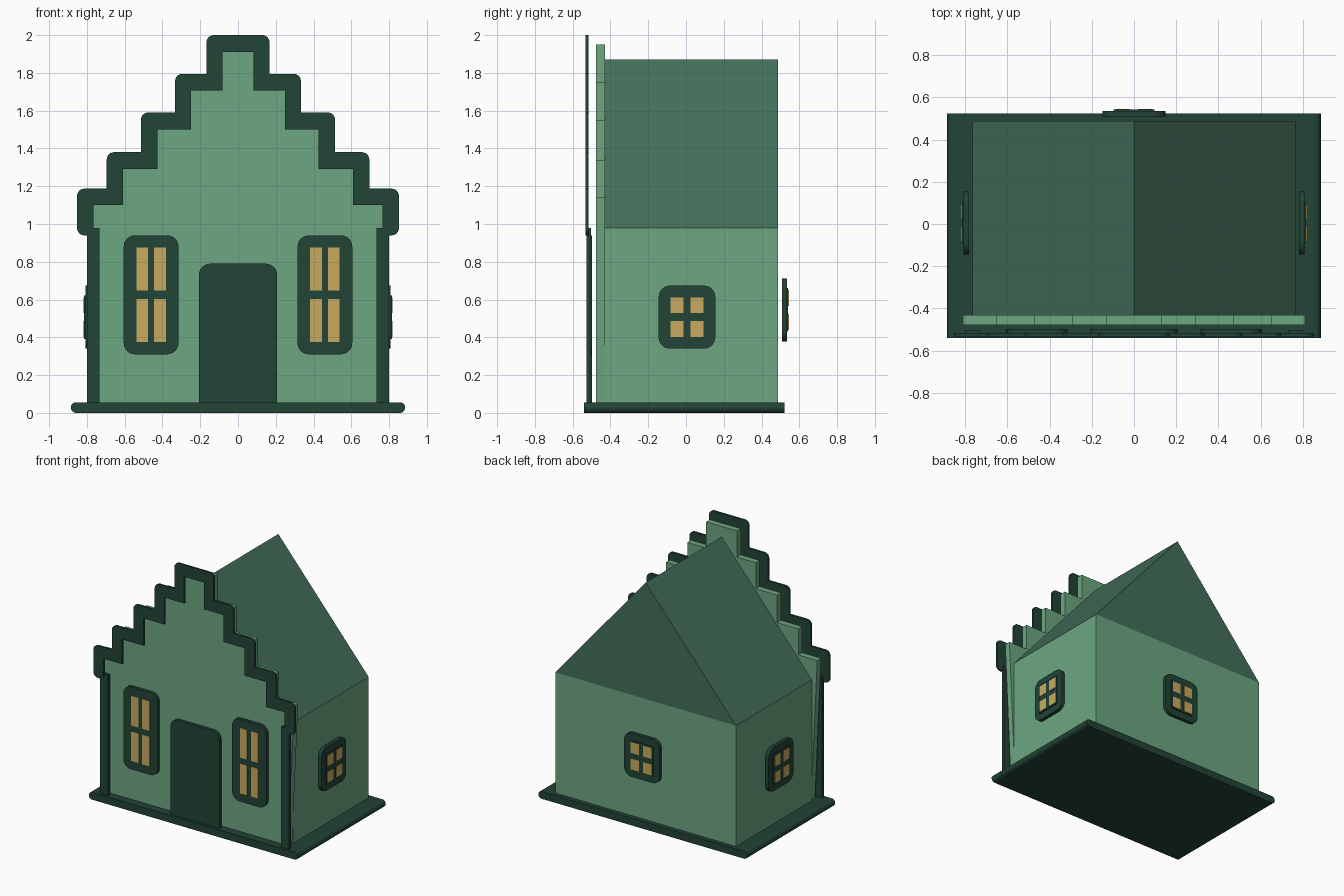
import bpy, bmesh, math
from mathutils import Matrix, Vector

cube = bpy.data.objects.get("Cube")
if cube:
    bpy.data.objects.remove(cube, do_unlink=True)


def material(name, hex_code):
    rgb = [int(hex_code[i:i + 2], 16) / 255 for i in (0, 2, 4)]
    lin = [((c + 0.055) / 1.055) ** 2.4 for c in rgb] + [1.0]
    mat = bpy.data.materials.new(name)
    mat.use_nodes = True
    mat.diffuse_color = lin
    mat.node_tree.nodes["Principled BSDF"].inputs["Base Color"].default_value = lin
    return mat


WALL = material("wall green", "6ca681")
TRIM = material("dark green trim", "224336")
ROOF = material("roof green", "43705a")
GOLD = material("window gold", "caab5f")

FRONT, LEFT, BACK, RIGHT = 0, 90, 180, 270


def rounded(points, radius, corners=None, segments=6):
    """Round the chosen corners of a 2D outline."""
    out = []
    for i, p in enumerate(points):
        p = Vector(p)
        if corners is not None and i not in corners:
            out.append(p)
            continue
        a = (Vector(points[i - 1]) - p).normalized() * radius
        b = (Vector(points[(i + 1) % len(points)]) - p).normalized() * radius
        for k in range(segments + 1):
            t = k / segments * math.pi / 2
            out.append(p + a * (1 - math.sin(t)) + b * (1 - math.cos(t)))
    return out


def box(cu, cv, hw, hh):
    return [(cu - hw, cv - hh), (cu + hw, cv - hh), (cu + hw, cv + hh), (cu - hw, cv + hh)]


def slab(name, outline, near, far, mat, facing=FRONT):
    """Extrude an upright outline between two outward distances."""
    bm = bmesh.new()
    face = bm.faces.new([bm.verts.new((p[0], -near, p[1])) for p in outline])
    ext = bmesh.ops.extrude_face_region(bm, geom=[face])["geom"]
    moved = [g for g in ext if isinstance(g, bmesh.types.BMVert)]
    bmesh.ops.translate(bm, verts=moved, vec=(0, near - far, 0))
    bmesh.ops.recalc_face_normals(bm, faces=bm.faces)
    bm.transform(Matrix.Rotation(math.radians(facing), 4, "Z"))
    mesh = bpy.data.meshes.new(name)
    bm.to_mesh(mesh)
    bm.free()
    mesh.materials.append(mat)
    obj = bpy.data.objects.new(name, mesh)
    bpy.context.collection.objects.link(obj)
    return obj


def mirrored(half):
    """Complete an outline from its +x half."""
    return half + [(-x, z) for x, z in reversed(half)]


def window(name, facing, cu, cz, half, near, far, pane, gap, raised=0.0):
    slab(name + "_frame", rounded(box(cu, cz, *half), 0.06), near, far, TRIM, facing)
    if raised:
        slab(name + "_sash", box(cu, cz, gap[0] + pane[0] + 0.01, gap[1] + pane[1] + 0.01),
             far, far + raised, TRIM, facing)
    glass = far + raised
    for i, su in enumerate((-1, 1)):
        for j, sv in enumerate((-1, 1)):
            slab(f"{name}_pane_{i}{j}", box(cu + su * gap[0], cz + sv * gap[1], *pane),
                 glass - 0.004, glass + 0.003, GOLD, facing)


# Base plate, walls and roof
slab("base", rounded(box(0, 0.028, 0.885, 0.028), 0.0279), -0.522, 0.54, TRIM)
slab("walls", box(0, 0.5, 0.765, 0.48), -0.488, 0.43, WALL)
slab("roof", [(-0.765, 0.98), (0.765, 0.98), (0, 1.87)], -0.488, 0.43, ROOF)

# Stepped front wall, a little wider towards the top
steps = [(0.81, 1.14), (0.65, 1.34), (0.47, 1.55), (0.29, 1.75), (0.13, 1.95)]
half = [(0.758, 0.04)]
for i, (x, z) in enumerate(steps):
    if i:
        half.append((x, steps[i - 1][1]))
    half.append((x, z))
slab("stepped_front_wall", mirrored(half), 0.43, 0.477, WALL)

# Stepped trim along the gable
outer = [(0.167, 2.0), (0.333, 1.795), (0.514, 1.59), (0.695, 1.38), (0.852, 1.187)]
inner = [(0.765, 1.10), (0.608, 1.29), (0.427, 1.50), (0.25, 1.706), (0.083, 1.91)]
half, round_at = [], []
for i, (x, z) in enumerate(outer):
    round_at.append(len(half))
    foot = outer[i + 1][1] if i < len(outer) - 1 else 0.94
    half += [(x, z), (x, foot)]
round_at += [len(half) - 1, len(half)]
half.append((inner[0][0], 0.94))
for i, (x, z) in enumerate(inner):
    half.append((x, z))
    if i < len(inner) - 1:
        half.append((inner[i + 1][0], z))
outline = mirrored(half)
round_at += [len(outline) - 1 - i for i in round_at]
slab("gable_trim", rounded(outline, 0.038, round_at), 0.517, 0.532, TRIM)

# Corner pillars and door
for side, sx in (("left", 1), ("right", -1)):
    slab(side + "_pillar", box(sx * 0.766, 0.515, 0.034, 0.465), 0.503, 0.526, TRIM)
slab("door", rounded(box(0, 0.415, 0.207, 0.375), 0.06, (2, 3)), 0.497, 0.522, TRIM)

# Windows
for side, sx in (("left", 1), ("right", -1)):
    window(side + "_front_window", FRONT, sx * 0.46, 0.625, (0.145, 0.315),
           0.497, 0.521, (0.031, 0.114), (0.047, 0.136))
for name, facing, cu, cz, near in (("left_side_window", LEFT, 0.005, 0.507, 0.782),
                                   ("right_side_window", RIGHT, -0.005, 0.507, 0.782),
                                   ("back_window", BACK, 0, 0.545, 0.508)):
    window(name, facing, cu, cz, (0.15, 0.167), near, near + 0.026,
           (0.035, 0.042), (0.053, 0.063), 0.007)
